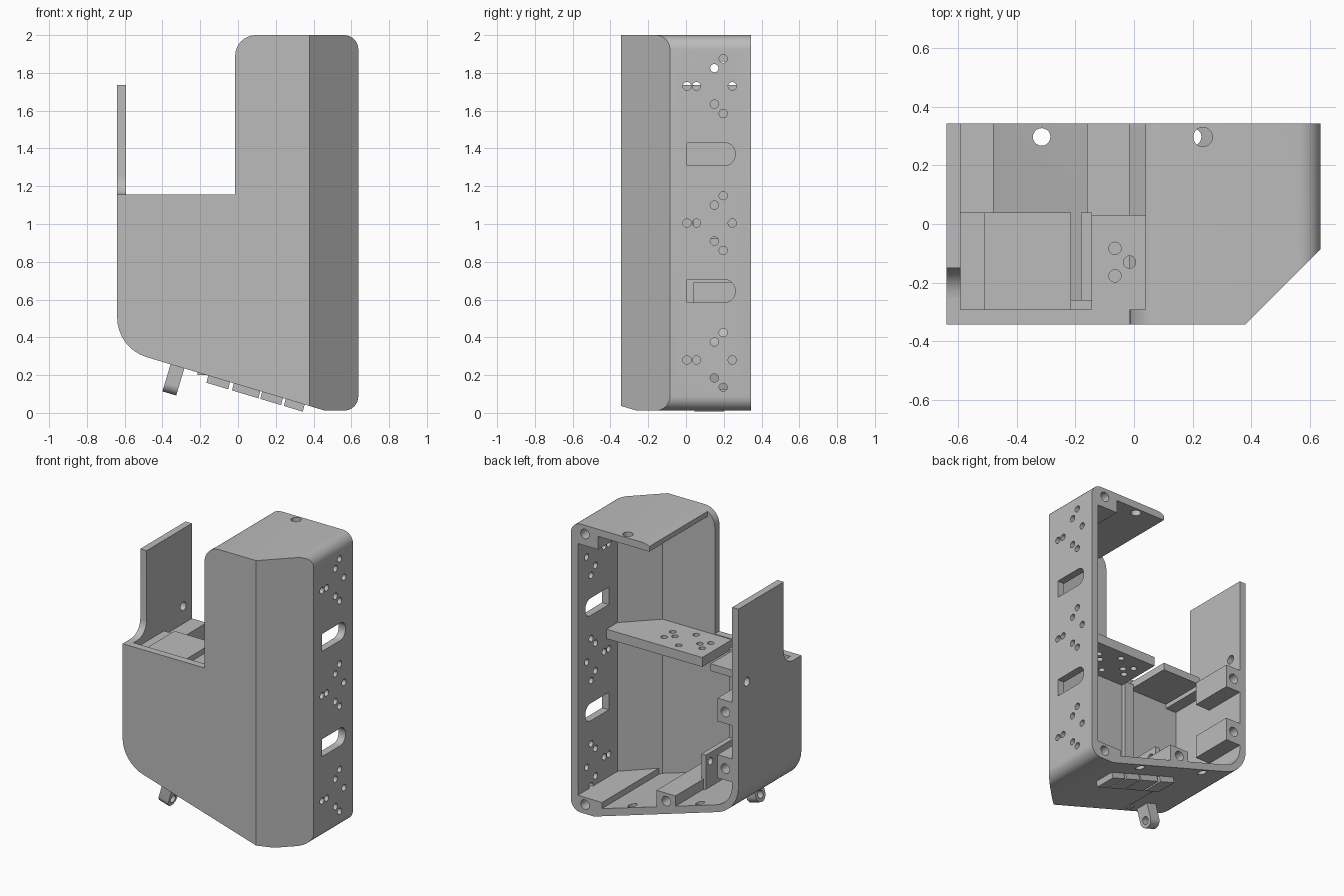
import bpy, bmesh, math
from mathutils import Vector, Matrix

if "Cube" in bpy.data.objects:
    bpy.data.objects.remove(bpy.data.objects["Cube"], do_unlink=True)

grey = bpy.data.materials.new("plain_grey")
grey.use_nodes = True
grey.diffuse_color = (0.5, 0.5, 0.5, 1)
grey.node_tree.nodes["Principled BSDF"].inputs["Base Color"].default_value = (0.5, 0.5, 0.5, 1)

Y = 0.343      # half depth
IN = -0.292    # inner face of the front wall
RIM = 1.155    # low rim height


def floor_z(x):
    return 0.012 + 0.3 * (0.46 - x)


def fillet(points, steps=8):
    """Outline from (u, v) or (u, v, radius) corners."""
    out = []
    for i, p in enumerate(points):
        c = Vector(p[:2])
        if len(p) == 2:
            out.append(c)
            continue
        a = (Vector(points[i - 1][:2]) - c).normalized()
        b = (Vector(points[(i + 1) % len(points)][:2]) - c).normalized()
        half = a.angle(b) / 2
        mid = c + (a + b).normalized() * p[2] / math.sin(half)
        s, e = c + a * p[2] / math.tan(half) - mid, c + b * p[2] / math.tan(half) - mid
        sweep = s.angle_signed(e)
        for k in range(steps + 1):
            t = -sweep * k / steps
            out.append(mid + Matrix.Rotation(t, 2) @ s)
    return out


def circle(u, v, r, n=20):
    return [(u + r * math.cos(i * math.tau / n), v + r * math.sin(i * math.tau / n)) for i in range(n)]


def add_prism(bm, pts, lo, hi, axis):
    place = {"x": lambda u, v, w: (w, u, v), "y": lambda u, v, w: (u, w, v),
             "z": lambda u, v, w: (u, v, w)}[axis]
    face = bm.faces.new([bm.verts.new(place(p[0], p[1], lo)) for p in pts])
    ext = bmesh.ops.extrude_face_region(bm, geom=[face])["geom"]
    move = Vector(place(0, 0, hi - lo))
    bmesh.ops.translate(bm, vec=move, verts=[g for g in ext if isinstance(g, bmesh.types.BMVert)])


def chamfer(bm, limit):
    n = Vector((1, -1, 0)).normalized()
    cut = bmesh.ops.bisect_plane(bm, geom=bm.verts[:] + bm.edges[:] + bm.faces[:], dist=1e-5,
                                 plane_co=(limit, 0, 0), plane_no=n, clear_outer=True)
    bmesh.ops.holes_fill(bm, edges=[e for e in cut["geom_cut"] if isinstance(e, bmesh.types.BMEdge)])


def build(name, prisms, limit=None):
    bm = bmesh.new()
    for p in prisms:
        add_prism(bm, *p)
    if limit:
        chamfer(bm, limit)
    bmesh.ops.recalc_face_normals(bm, faces=bm.faces[:])
    me = bpy.data.meshes.new(name)
    bm.to_mesh(me)
    bm.free()
    me.materials.append(grey)
    ob = bpy.data.objects.new(name, me)
    bpy.context.collection.objects.link(ob)
    return ob


def select(ob):
    bpy.ops.object.select_all(action="DESELECT")
    ob.select_set(True)
    bpy.context.view_layer.objects.active = ob


def carve(ob, prisms, limit=None):
    cutter = build("cutter", prisms, limit)
    cutter.hide_render = True
    select(ob)
    mod = ob.modifiers.new("cut", "BOOLEAN")
    mod.operation, mod.solver, mod.object = "DIFFERENCE", "EXACT", cutter
    bpy.ops.object.modifier_apply(modifier=mod.name)
    bpy.data.objects.remove(cutter, do_unlink=True)


def box(name, x, y, z):
    return build(name, [([(x[0], y[0]), (x[1], y[0]), (x[1], y[1]), (x[0], y[1])], z[0], z[1], "z")])


# Housing: rounded outline, hollowed from the back, one corner bevelled
outer = fillet([(-0.64, RIM), (-0.015, RIM), (-0.015, 2, 0.11), (0.637, 2, 0.075),
                (0.637, 0.012, 0.075), (0.46, 0.012), (-0.64, floor_z(-0.64), 0.22)])
inner = fillet([(-0.592, 1.3), (-0.1, 1.3), (-0.1, 2.1), (0.04, 2.1), (0.04, 1.95),
                (0.585, 1.95, 0.03), (0.585, 0.062, 0.03), (0.47, 0.062),
                (-0.592, floor_z(-0.592) + 0.05, 0.17)])
housing = build("housing", [(outer, -Y, Y, "y")], 0.722)
carve(housing, [(inner, IN, 0.6, "y")], 0.675)

# Mounting holes and cable slots in the tall side wall
side = []
for z in (1.73, 1.005, 0.28):
    for dy, dz in ((0.047, 0.145), (0, 0.095), (-0.145, 0), (-0.095, 0), (0.095, 0), (0, -0.095), (0.047, -0.145)):
        side.append((circle(0.15 + dy, z + dz, 0.022), 0.53, 0.7, "x"))
for z in (1.37, 0.645):
    slot = fillet([(0.005, z - 0.06), (0.26, z - 0.06, 0.055), (0.26, z + 0.06, 0.055), (0.005, z + 0.06)])
    side.append((slot, 0.53, 0.7, "x"))
carve(housing, side)

# Holes through the top and the sloping floor
carve(housing, [(circle(0.235, 0.297, 0.033), 1.9, 2.1, "z"),
                (circle(0.2, 0.297, 0.03), 0, 0.2, "z"),
                (circle(-0.315, 0.297, 0.03), 0.1, 0.4, "z")])

# Upright fin with a curved foot
fin = build("side_fin", [([(Y, RIM - 0.01), (Y, 1.735), (-0.15, 1.735)] +
            [(-0.25 + 0.1 * math.cos(t * math.pi / 16), RIM + 0.1 - 0.1 * math.sin(t * math.pi / 16))
             for t in range(9)] + [(-0.25, RIM - 0.01)], -0.64, -0.592, "x")])
carve(fin, [(circle(0.25, 1.2, 0.03), -0.7, -0.5, "x")])

# Middle shelf with a ring of holes
shelf = build("middle_shelf", [([(-0.145, IN - 0.01), (0.6, IN - 0.01), (0.6, 0.03), (-0.145, 0.03)],
                                1.085, 1.15, "z")], 0.69)
holes = [(0.145 * i, 0.047 * j) for i in (-1, 1) for j in (-1, 1)]
holes += [(-0.095, 0), (0.095, 0), (0, -0.095), (0, 0.095)]
carve(shelf, [(circle(0.08 + u, -0.13 + v, 0.021), 1, 1.3, "z") for u, v in holes])

# Pocket plate, ledge and ribs in the low half
box("pocket_plate", (-0.512, -0.215), (IN - 0.01, 0.04), (1.08, 1.13))
box("pocket_ledge", (-0.6, -0.51), (IN - 0.01, 0.04), (1.05, 1.11))
box("corner_rib", (-0.215, -0.145), (IN - 0.01, -0.26), (0.2, 1.1))
rib = box("floor_bracket", (-0.18, -0.145), (-0.26, 0.04), (0.2, 0.49))
carve(rib, [(circle(-0.01, 0.43, 0.025), -0.3, 0, "x")])

# Screw bosses opening to the back
for name, x, z in (("upper_side_boss", (-0.6, -0.48), (0.92, 1.08)),
                   ("lower_side_boss", (-0.6, -0.48), (0.53, 0.69)),
                   ("top_boss", (0.43, 0.6), (1.86, 1.96))):
    b = box(name, x, (0.04, Y), z)
    cx = -0.54 if x[0] < 0 else 0.53
    cz = sum(z) / 2 + (0.03 if x[0] > 0 else 0)
    carve(b, [(circle(cx, cz, 0.033), 0.1, 0.5, "y")])
    if x[0] > 0:
        carve(housing, [(circle(cx, cz, 0.033), 0.1, 0.5, "y")])

boss = build("floor_boss", [([(-0.16, 0.2), (-0.015, 0.17), (-0.015, 0.32), (-0.16, 0.32)], IN - 0.01, Y, "y")])
carve(boss, [(circle(-0.09, 0.265, 0.033), 0.1, 0.5, "y")])
foot = build("bottom_corner_boss", [([(0.4, IN), (0.6, IN), (0.6, Y), (0.4, Y)], 0.05, 0.125, "z")], 0.68)
for part in (foot, housing):
    carve(part, [(circle(0.53, 0.075, 0.033), 0.1, 0.5, "y")])

# Raised pads below the sloping floor
for i, (a, b) in enumerate(((-0.155, -0.04), (-0.02, 0.12), (0.13, 0.24), (0.255, 0.355))):
    build(f"underside_pad_{i + 1}", [([(a, floor_z(a) + 0.01), (b, floor_z(b) + 0.01),
          (b - 0.012, floor_z(b) - 0.037), (a - 0.012, floor_z(a) - 0.037)], 0.045, 0.2, "y")])

# Hinge lug, square to the sloping floor
lug = build("hinge_lug", [(fillet([(-0.05, 0.03), (-0.05, -0.145, 0.049), (0.05, -0.145, 0.049), (0.05, 0.03)]),
                           -0.038, 0.038, "x")])
carve(lug, [(circle(0, -0.095, 0.026), -0.1, 0.1, "x")])
lug.data.transform(Matrix.Translation((-0.322, -0.26, 0.242)) @ Matrix.Rotation(0.29, 4, "Y"))

# Smooth the rounded surfaces, keep the edges sharp
for ob in bpy.context.scene.objects:
    if ob.type == "MESH" and grey.name in ob.data.materials:
        select(ob)
        bpy.ops.object.shade_smooth_by_angle(angle=math.radians(25))
